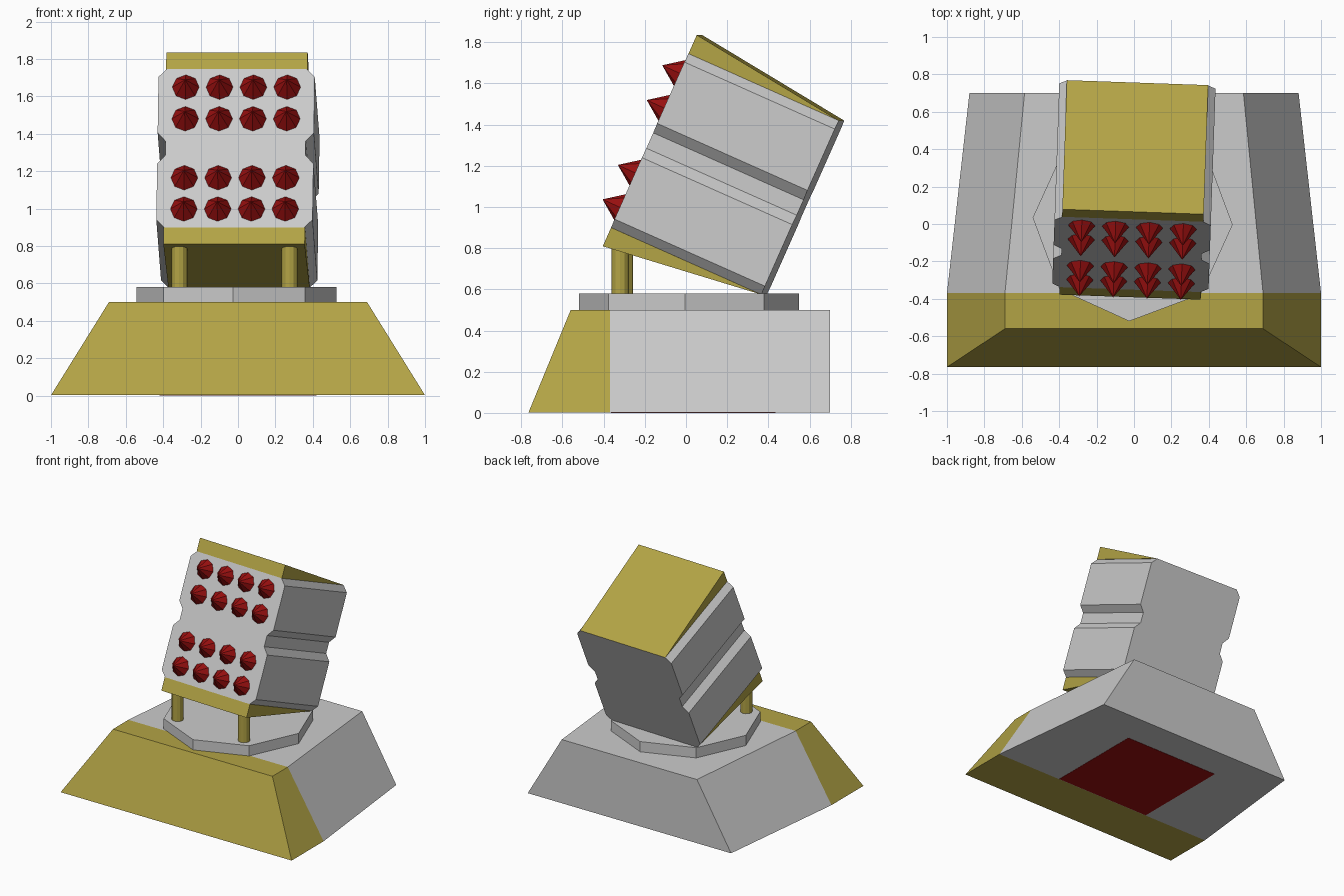
import bpy, bmesh, math
from mathutils import Matrix, Vector

if "Cube" in bpy.data.objects:
    bpy.data.objects.remove(bpy.data.objects["Cube"])


def material(name, rgb):
    m = bpy.data.materials.new(name)
    m.diffuse_color = (*rgb, 1)
    m.use_nodes = True
    m.node_tree.nodes["Principled BSDF"].inputs["Base Color"].default_value = m.diffuse_color
    return m


YELLOW = material("yellow_paint", (0.45, 0.37, 0.06))
RED = material("red_paint", (0.33, 0.005, 0.005))

# Yawed frame shared by turntable, legs and pod; the pod is also pitched back
YAW = Matrix.Translation((-0.007, 0.015, 0)) @ Matrix.Rotation(math.radians(-2), 4, 'Z')
POD = YAW @ Matrix.Translation((0, -0.366, 0.9)) @ Matrix.Rotation(math.radians(-24), 4, 'X')


def finish(name, bm, mat=None, matrix=Matrix()):
    bmesh.ops.recalc_face_normals(bm, faces=bm.faces)
    mesh = bpy.data.meshes.new(name)
    bm.to_mesh(mesh)
    bm.free()
    ob = bpy.data.objects.new(name, mesh)
    ob.matrix_world = matrix
    bpy.context.collection.objects.link(ob)
    if mat:
        mesh.materials.append(mat)
    return ob


def loft(name, rings, mat=None, matrix=Matrix()):
    """Closed solid through rings of equal point count."""
    bm = bmesh.new()
    vs = [[bm.verts.new(p) for p in r] for r in rings]
    n = len(rings[0])
    for a, b in zip(vs, vs[1:]):
        for i in range(n):
            j = (i + 1) % n
            bm.faces.new((a[i], a[j], b[j], b[i]))
    bm.faces.new(vs[0])
    bm.faces.new(vs[-1])
    return finish(name, bm, mat, matrix)


def cone(name, sides, r1, r2, depth, mat, matrix):
    """Cone or cylinder standing on the local origin, along local z."""
    bm = bmesh.new()
    bmesh.ops.create_cone(bm, cap_ends=True, segments=sides, radius1=r1, radius2=r2,
                          depth=depth, matrix=Matrix.Translation((0, 0, depth / 2)))
    return finish(name, bm, mat, matrix)


def trapezoid(wb, yb, wt, yt, z0=0.002, z1=0.5):
    return [(-wb, yb, z0), (wb, yb, z0), (wt, yt, z1), (-wt, yt, z1)]


# Base: yellow sloped nose and grey tapering body
middle = trapezoid(1.0, -0.37, 0.69, -0.37)
loft("base_front", [trapezoid(1.0, -0.765, 0.69, -0.56), middle], YELLOW)
loft("base_body", [middle, trapezoid(0.88, 0.70, 0.585, 0.70)])

# Red panel on the underside
loft("underside_panel", [[(-0.42, y, 0), (0.42, y, 0), (0.42, y, 0.01), (-0.42, y, 0.01)]
                         for y in (-0.365, 0.435)], RED)

# Eight-sided turntable
cone("turntable", 8, 0.535, 0.535, 0.08, None, YAW @ Matrix.Translation((0, 0, 0.5)))

# Support legs under the front of the pod
for side, sx in (("left", -1), ("right", 1)):
    cone(f"leg_{side}", 12, 0.043, 0.043, 0.25, YELLOW,
         YAW @ Matrix.Translation((0.295 * sx, -0.325, 0.575)))

# Launcher pod: two chamfered boxes stacked
W, C, D, H = 0.418, 0.043, 0.80, 0.925


def pod_box(name, lo, lo_ch, hi_ch, hi):
    half = [(W - C, lo), (W - C, lo_ch[0]), (W, lo_ch[1]),
            (W, hi_ch[0]), (W - C, hi_ch[1]), (W - C, hi)]
    # drop repeated points where the chamfer reaches the end face
    half = [p for i, p in enumerate(half) if i == 0 or p != half[i - 1]]
    outline = half + [(-x, z) for x, z in reversed(half)]
    loft(name, [[(x, y, z) for x, z in outline] for y in (0, D)], None, POD)


pod_box("pod_lower", 0, (0, 0.045), (0.372, 0.422), H / 2)
pod_box("pod_upper", H / 2, (0.504, 0.554), (H - 0.045, H), H)

# Yellow wedges above and below the pod
for name, z, tip in (("wedge_top", H, H + 0.099), ("wedge_bottom", 0, -0.099)):
    loft(name, [[(x, 0, z), (x, D, z), (x, 0, tip)] for x in (-0.378, 0.378)], YELLOW, POD)

# Rocket tips in a four by four grid on the front face
forward = Matrix.Rotation(math.radians(90), 4, 'X')
for r, z in enumerate((0.107, 0.29, 0.635, 0.82)):
    for c in range(4):
        x = (c - 1.5) * 0.181
        cone(f"rocket_tip_{r + 1}_{c + 1}", 8, 0.074, 0, 0.1, RED,
             POD @ Matrix.Translation((x, 0.003, z)) @ forward)
